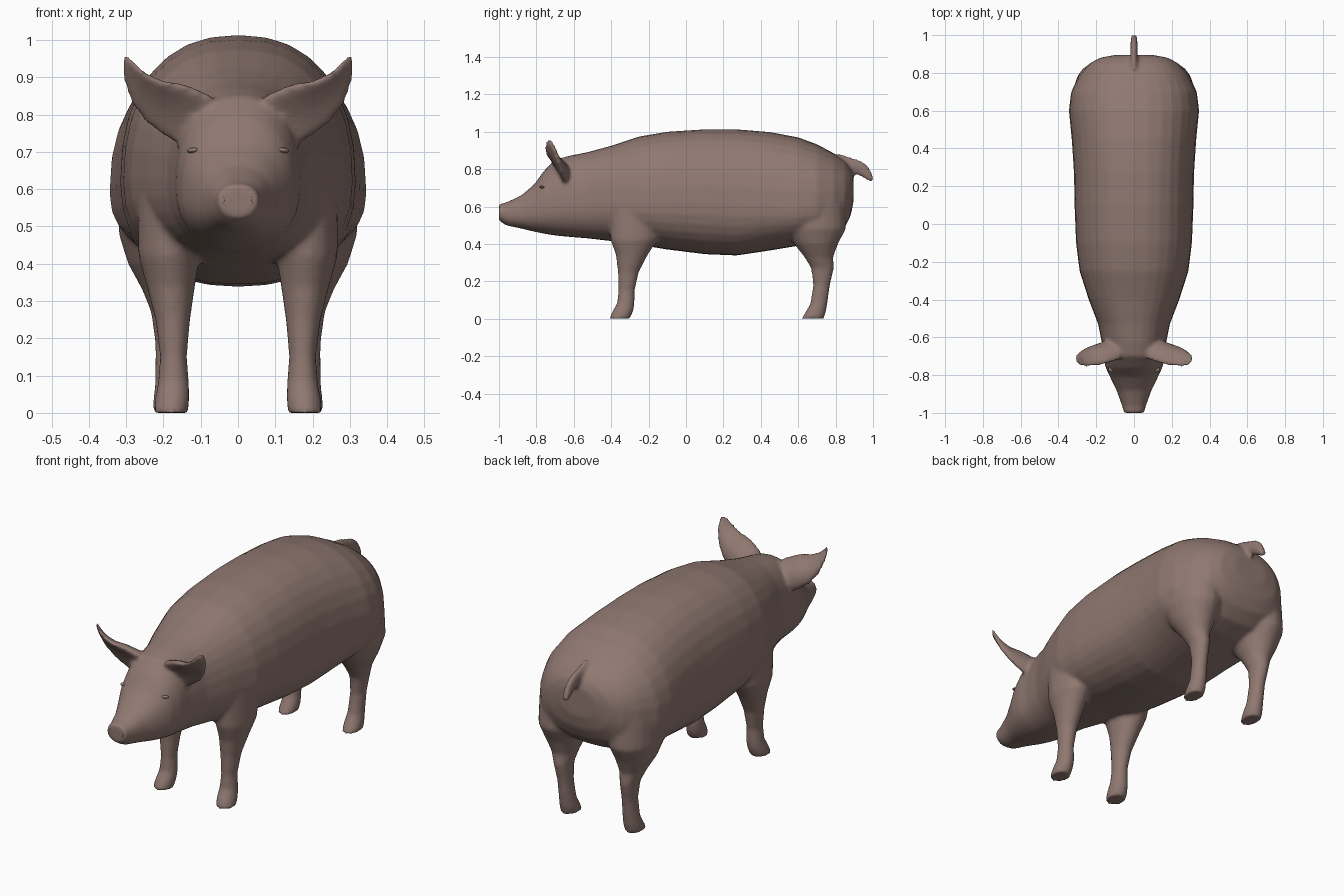
import bpy, bmesh, math
from mathutils import Vector

if "Cube" in bpy.data.objects:
    bpy.data.objects.remove(bpy.data.objects["Cube"])

skin = bpy.data.materials.new("dusty pink skin")
skin.diffuse_color = (0.28, 0.19, 0.165, 1)
skin.use_nodes = True
skin.node_tree.nodes["Principled BSDF"].inputs["Base Color"].default_value = skin.diffuse_color


def loft(name, rings):
    """Closed skin through a list of equally sized point rings."""
    bm = bmesh.new()
    rows = [[bm.verts.new(p) for p in r] for r in rings]
    n = len(rows[0])
    for a, b in zip(rows, rows[1:]):
        for i in range(n):
            j = (i + 1) % n
            bm.faces.new((a[i], a[j], b[j], b[i]))
    bm.faces.new(rows[0][::-1])
    bm.faces.new(rows[-1])
    bmesh.ops.recalc_face_normals(bm, faces=bm.faces[:])
    me = bpy.data.meshes.new(name)
    bm.to_mesh(me)
    bm.free()
    ob = bpy.data.objects.new(name, me)
    bpy.context.collection.objects.link(ob)
    me.materials.append(skin)
    return ob


def power(v, e):
    return math.copysign(abs(v) ** e, v)


def angles(n):
    return [2 * math.pi * i / n for i in range(n)]


# Head and trunk: y, half width, bottom, widest height, top
profile = [
    (-1.00, .053, .525, .57, .612), (-.96, .064, .498, .565, .622),
    (-.88, .093, .482, .565, .66), (-.81, .127, .465, .575, .72),
    (-.76, .150, .455, .59, .79), (-.70, .165, .445, .60, .85),
    (-.63, .170, .438, .61, .87), (-.53, .190, .43, .62, .89),
    (-.40, .240, .415, .63, .925), (-.25, .288, .395, .62, .975),
    (-.10, .307, .37, .62, 1.0), (.10, .315, .345, .62, 1.013),
    (.27, .318, .338, .61, 1.013), (.45, .330, .365, .60, .998),
    (.60, .345, .39, .59, .970), (.70, .333, .405, .60, .933),
    (.79, .288, .435, .62, .885), (.85, .235, .49, .64, .842),
    (.88, .180, .55, .67, .805), (.895, .10, .62, .70, .765)]


def body_ring(y, w, lo, mid, hi):
    out = []
    for a in angles(32):
        s = power(math.sin(a), 2 / 2.3)
        out.append((w * power(math.cos(a), 2 / 2.3), y,
                    mid + s * (hi - mid if s > 0 else mid - lo)))
    return out


body = loft("pig_skin", [body_ring(*p) for p in profile])
parts = [body]

# Legs: z, x, y, radius in x, radius in y
front = [(.58, .17, -.27, .10, .15), (.42, .185, -.278, .082, .125),
         (.34, .18, -.29, .065, .085), (.25, .175, -.308, .047, .056),
         (.15, .173, -.318, .036, .044), (.08, .173, -.322, .042, .047),
         (.04, .176, -.338, .046, .056), (0, .180, -.355, .047, .056)]
hind = [(.62, .19, .68, .13, .17), (.48, .20, .69, .12, .165),
        (.40, .20, .695, .095, .118), (.33, .195, .71, .062, .077),
        (.27, .19, .73, .043, .061), (.18, .185, .725, .036, .045),
        (.08, .183, .71, .039, .046), (.04, .183, .695, .044, .054),
        (0, .185, .677, .045, .060)]

# Ears: upper edge, lower edge, half thickness
ear = [((.07, -.71, .85), (.10, -.63, .70), .035),
       ((.14, -.735, .88), (.18, -.645, .73), .030),
       ((.20, -.75, .89), (.245, -.66, .775), .022),
       ((.25, -.757, .915), (.287, -.68, .83), .017),
       ((.282, -.752, .945), (.307, -.70, .89), .014),
       ((.298, -.742, .965), (.309, -.72, .935), .010)]


def ear_ring(side, up, low, t):
    up, low = Vector(up), Vector(low)
    mid, half = (up + low) / 2, (up - low) / 2
    nrm = Vector((0.25, 1, .55)).normalized()
    out = []
    for a in angles(16):
        bow = half.length * .28 * (1 - math.cos(a) ** 2)   # cupped forwards
        p = mid + half * math.cos(a) + nrm * (t * math.sin(a) + bow)
        out.append((side * p.x, p.y, p.z))
    return out


for side, tag in ((-1, "right"), (1, "left")):
    for name, rows in (("front_leg", front), ("hind_leg", hind)):
        rings = [[(side * (x + rx * math.cos(a)), y + ry * math.sin(a), z)
                  for a in angles(20)] for z, x, y, rx, ry in rows]
        parts.append(loft(f"{name}_{tag}", rings))
    parts.append(loft(f"ear_{tag}", [ear_ring(side, *e) for e in ear]))

# Tail: y, z, half height; slanted sections
tail = [(.80, .845, .04), (.87, .825, .035), (.92, .812, .034),
        (.96, .785, .03), (.985, .757, .02), (.998, .738, .008)]
parts.append(loft("tail", [[(.019 * math.cos(a), y + r * .5 * math.sin(a),
                             z + r * math.sin(a)) for a in angles(12)]
                           for y, z, r in tail]))

# Fuse the parts into one skin with soft joints
for p in bpy.context.selected_objects:
    p.select_set(False)
for p in parts:
    p.select_set(True)
bpy.context.view_layer.objects.active = body
bpy.ops.object.join()
rm = body.modifiers.new("fuse", "REMESH")
rm.mode = "VOXEL"
rm.voxel_size = .0105
rm.use_smooth_shade = True
sm = body.modifiers.new("soften", "SMOOTH")
sm.factor = .5
sm.iterations = 5


def finish(ob, name):
    ob.name = name
    ob.data.materials.append(skin)
    bpy.ops.object.shade_smooth()


# Eyes and nostril rims
for side, tag in ((-1, "right"), (1, "left")):
    bpy.ops.mesh.primitive_uv_sphere_add(
        segments=16, ring_count=8, radius=1, location=(side * .121, -.77, .704),
        rotation=(0, side * .1, side * .6))
    eye = bpy.context.object
    eye.scale = (.017, .013, .007)
    finish(eye, f"eye_{tag}")
    bpy.ops.mesh.primitive_torus_add(
        major_segments=20, minor_segments=8, major_radius=.010, minor_radius=.0035,
        location=(side * .03, -.997, .57), rotation=(math.pi / 2, 0, 0))
    rim = bpy.context.object
    rim.scale = (.85, 1.25, 1)
    finish(rim, f"nostril_{tag}")
